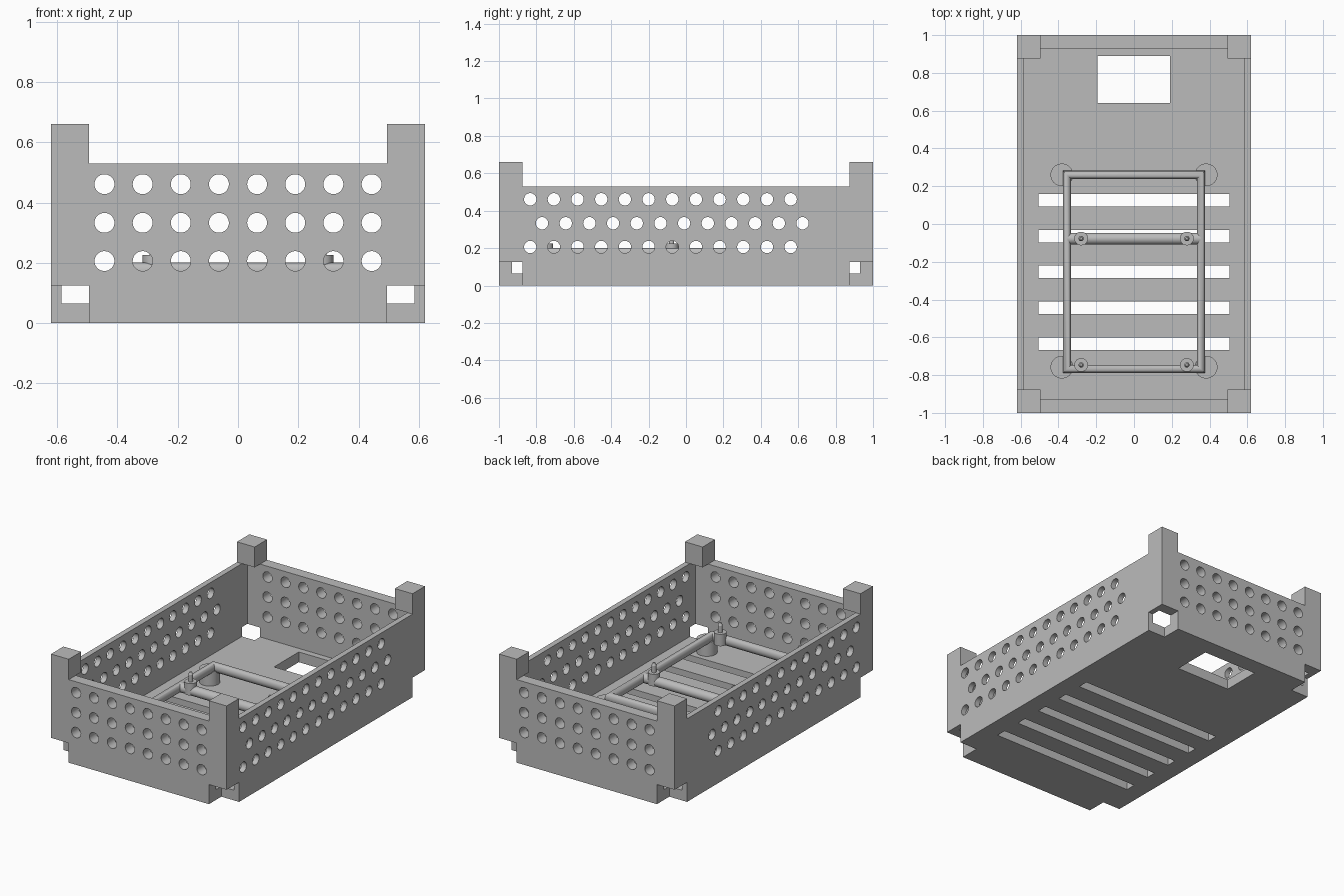
import bpy, bmesh, math
from mathutils import Matrix, Vector

if "Cube" in bpy.data.objects:
    bpy.data.objects.remove(bpy.data.objects["Cube"])

grey = bpy.data.materials.new("plain_grey")
grey.diffuse_color = (0.5, 0.5, 0.5, 1)
grey.use_nodes = True
grey.node_tree.nodes["Principled BSDF"].inputs["Base Color"].default_value = grey.diffuse_color


def finish(name, bm, smooth=True):
    me = bpy.data.meshes.new(name)
    bmesh.ops.recalc_face_normals(bm, faces=bm.faces[:])
    bm.to_mesh(me)
    bm.free()
    me.materials.append(grey)
    ob = bpy.data.objects.new(name, me)
    bpy.context.collection.objects.link(ob)
    if smooth:
        smooth_object(ob)
    return ob


def smooth_object(ob):
    bpy.ops.object.select_all(action='DESELECT')
    ob.select_set(True)
    bpy.context.view_layer.objects.active = ob
    bpy.ops.object.shade_smooth_by_angle(angle=math.radians(35))


def box(bm, lo, hi):
    lo, hi = Vector(lo), Vector(hi)
    m = Matrix.Translation((lo + hi) / 2) @ Matrix.Diagonal((*(hi - lo), 1))
    bmesh.ops.create_cube(bm, size=1, matrix=m)


def rod(bm, a, b, r, r2=None, seg=32):
    a, b = Vector(a), Vector(b)
    d = b - a
    m = Matrix.Translation((a + b) / 2) @ d.to_track_quat('Z', 'Y').to_matrix().to_4x4()
    bmesh.ops.create_cone(bm, cap_ends=True, segments=seg, radius1=r,
                          radius2=r if r2 is None else r2, depth=d.length, matrix=m)


def cut(target, bm):
    cutter = finish("cutter", bm, False)
    cutter.hide_render = True
    mod = target.modifiers.new("cut", 'BOOLEAN')
    mod.operation = 'DIFFERENCE'
    mod.solver = 'EXACT'
    mod.object = cutter
    dg = bpy.context.evaluated_depsgraph_get()
    me = bpy.data.meshes.new_from_object(target.evaluated_get(dg))
    target.modifiers.clear()
    target.data = me
    bpy.data.objects.remove(cutter)


X, Y, TOP, FLOOR, POST = 0.62, 1.0, 0.53, 0.065, 0.125
CORNERS = [(sx, sy) for sx in (-1, 1) for sy in (-1, 1)]

# open tray
bm = bmesh.new()
box(bm, (-X, -Y, 0), (X, Y, TOP))
tray = finish("crate_shell", bm, False)
bm = bmesh.new()
box(bm, (-0.585, -0.93, FLOOR), (0.585, 0.93, 1))
cut(tray, bm)

# corner notches, floor slots and floor window
bm = bmesh.new()
for sx, sy in CORNERS:
    xs = sorted((sx * (X - POST), sx * (X + 0.1)))
    ys = sorted((sy * (Y - POST), sy * (Y + 0.1)))
    box(bm, (xs[0], ys[0], -0.1), (xs[1], ys[1], POST))
for i in range(5):
    yc = 0.126 - 0.19 * i
    box(bm, (-0.505, yc - 0.033, -0.1), (0.505, yc + 0.033, 0.1))
box(bm, (-0.194, 0.64, -0.1), (0.19, 0.89, 0.1))
cut(tray, bm)

# round holes in the end walls
ROWS = (0.206, 0.333, 0.461)
bm = bmesh.new()
for z in ROWS:
    for i in range(8):
        x = -0.443 + 0.1266 * i
        rod(bm, (x, -1.2, z), (x, 1.2, z), 0.033)
cut(tray, bm)

# staggered round holes in the long walls
bm = bmesh.new()
for row, z in enumerate(ROWS):
    for i in range(12):
        y = -0.833 + 0.1266 * i + (0.0633 if row == 1 else 0)
        rod(bm, (-0.9, y, z), (0.9, y, z), 0.033)
cut(tray, bm)
smooth_object(tray)

# stacking posts on the corners
bm = bmesh.new()
for sx, sy in CORNERS:
    xs = sorted((sx * (X - POST), sx * X))
    ys = sorted((sy * (Y - POST), sy * Y))
    box(bm, (xs[0], ys[0], TOP), (xs[1], ys[1], 0.66))
finish("corner_posts", bm, False)

# mitred tube frame
FX, F0, F1, FZ, R = 0.355, -0.768, 0.26, 0.17, 0.031
cu = bpy.data.curves.new("tube_path", 'CURVE')
cu.dimensions = '3D'
cu.bevel_depth = R
cu.bevel_resolution = 6
sp = cu.splines.new('POLY')
sp.points.add(3)
for p, (x, y) in zip(sp.points, ((-FX, F0), (FX, F0), (FX, F1), (-FX, F1))):
    p.co = (x, y, FZ, 1)
sp.use_cyclic_u = True
tmp = bpy.data.objects.new("tube_path", cu)
bpy.context.collection.objects.link(tmp)
me = bpy.data.meshes.new_from_object(
    tmp.evaluated_get(bpy.context.evaluated_depsgraph_get()))
bpy.data.objects.remove(tmp)
bm = bmesh.new()
bm.from_mesh(me)
finish("tube_frame", bm)

# cross bar
bm = bmesh.new()
rod(bm, (-FX, -0.078, FZ), (FX, -0.078, FZ), R, seg=28)
finish("cross_bar", bm)

# legs under the frame corners
bm = bmesh.new()
for sx in (-1, 1):
    for y in (0.26, -0.758):
        rod(bm, (sx * 0.382, y, FLOOR - 0.01), (sx * 0.382, y, 0.155), 0.06)
finish("frame_legs", bm)

# bosses with locating pins
bm = bmesh.new()
for sx in (-1, 1):
    for y in (-0.077, -0.746):
        x = sx * 0.28
        rod(bm, (x, y, 0.15), (x, y, 0.226), 0.036)
        rod(bm, (x, y, 0.22), (x, y, 0.27), 0.014, seg=20)
        rod(bm, (x, y, 0.27), (x, y, 0.285), 0.014, 0.007, seg=20)
finish("locating_pins", bm)
